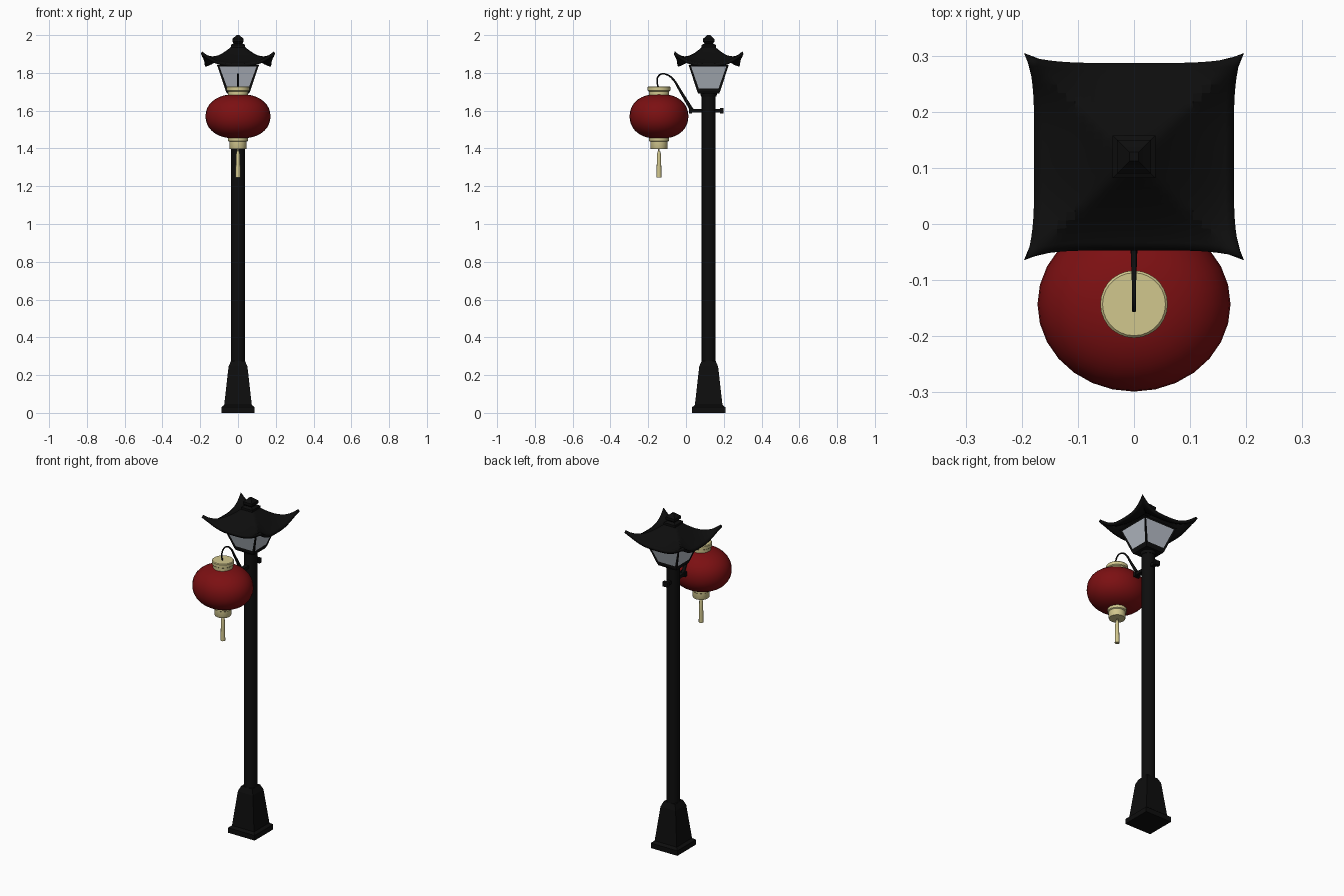
import bpy, bmesh, math
from mathutils import Vector

if "Cube" in bpy.data.objects:
    bpy.data.objects.remove(bpy.data.objects["Cube"], do_unlink=True)

POST_Y = 0.12       # axis of the post
LAMP_Y = -0.143     # axis of the hanging lantern


def material(name, rgb):
    m = bpy.data.materials.new(name)
    m.use_nodes = True
    m.diffuse_color = (*rgb, 1)
    m.node_tree.nodes["Principled BSDF"].inputs["Base Color"].default_value = (*rgb, 1)
    return m


BLACK = material("black iron", (0.004, 0.004, 0.004))
RED = material("red paper", (0.2, 0.005, 0.006))
CREAM = material("cream trim", (0.64, 0.57, 0.27))
GLASS = material("frosted glass", (0.48, 0.52, 0.58))


def finish(bm, name, mats, smooth=None):
    """Turn a bmesh into a named object, optionally smooth by angle."""
    bmesh.ops.recalc_face_normals(bm, faces=bm.faces)
    mesh = bpy.data.meshes.new(name)
    bm.to_mesh(mesh)
    bm.free()
    for m in mats:
        mesh.materials.append(m)
    ob = bpy.data.objects.new(name, mesh)
    bpy.context.collection.objects.link(ob)
    if smooth:
        bpy.ops.object.select_all(action="DESELECT")
        ob.select_set(True)
        bpy.context.view_layer.objects.active = ob
        bpy.ops.object.shade_smooth_by_angle(angle=math.radians(smooth))
    return ob


def loft_mesh(profile, sides, y, sx=1.0, sy=1.0):
    """Stack rings of (half width, z); four sides give square sections."""
    bm = bmesh.new()
    grow, turn = (math.sqrt(2), math.pi / 4) if sides == 4 else (1, 0)
    rings = []
    for r, z in profile:
        angles = [turn + math.tau * i / sides for i in range(sides)]
        rings.append([bm.verts.new((r * grow * sx * math.cos(a),
                                    y + r * grow * sy * math.sin(a), z)) for a in angles])
    for low, high in zip(rings, rings[1:]):
        for i in range(sides):
            j = (i + 1) % sides
            bm.faces.new((low[i], low[j], high[j], high[i]))
    bm.faces.new(rings[0][::-1])
    bm.faces.new(rings[-1])
    return bm


def loft(name, mat, profile, sides, y, sx=1.0, sy=1.0, smooth=None):
    return finish(loft_mesh(profile, sides, y, sx, sy), name, [mat], smooth)


# Pedestal and post
loft("pedestal", BLACK, [(0.088, 0), (0.088, 0.03), (0.073, 0.042), (0.05, 0.245),
                         (0.037, 0.275)], 4, POST_Y)
loft("post", BLACK, [(0.037, 0.25), (0.037, 1.7)], 16, POST_Y, smooth=40)
loft("post_collar", BLACK, [(0.04, 1.675), (0.044, 1.685), (0.044, 1.7)], 16, POST_Y, smooth=40)

# Lamp housing with a glass pane inset into each sloping side
bm = loft_mesh([(0.056, 1.692), (0.062, 1.705), (0.106, 1.842)], 4, POST_Y, 1.05)
bm.normal_update()
panes = [f for f in bm.faces if abs(f.normal.z) < 0.8 and f.calc_area() > 0.01]
bmesh.ops.inset_individual(bm, faces=panes, thickness=0.016, depth=-0.003)
for f in panes:
    f.material_index = 1
finish(bm, "lamp_housing", [BLACK, GLASS])

# Swept roof: concave slopes with lifted, flared corners
N = 24
bm = bmesh.new()
grid = []
for i in range(N + 1):
    row = []
    for j in range(N + 1):
        u, v = 2 * i / N - 1, 2 * j / N - 1
        r = max(abs(u), abs(v))
        t = min(abs(u), abs(v)) / r if r else 0
        z = 1.848 + 0.122 * (1 - r) ** 1.35 + 0.066 * (r * t) ** 3 * r
        flare = 1 + 0.07 * t ** 5 * r ** 3
        row.append(bm.verts.new((0.178 * u * flare, POST_Y + 0.167 * v * flare, z)))
    grid.append(row)
for i in range(N):
    for j in range(N):
        bm.faces.new((grid[i][j], grid[i + 1][j], grid[i + 1][j + 1], grid[i][j + 1]))
roof = finish(bm, "roof", [BLACK], 30)
if roof.data.polygons[0].normal.z < 0:
    roof.data.flip_normals()
thick = roof.modifiers.new("thickness", "SOLIDIFY")
thick.thickness = 0.016
thick.offset = -1

# Square finial
loft("finial", BLACK, [(0.038, 1.935), (0.038, 1.948), (0.022, 1.956), (0.03, 1.965),
                       (0.03, 1.98), (0.016, 1.992), (0.008, 2.0)], 4, POST_Y)


# Bracket bar through the post, with end knobs
def box(name, mat, centre, size):
    bm = bmesh.new()
    bmesh.ops.create_cube(bm, size=1)
    bmesh.ops.scale(bm, vec=size, verts=bm.verts)
    bmesh.ops.translate(bm, vec=centre, verts=bm.verts)
    return finish(bm, name, [mat])


box("bracket_bar", BLACK, (0, 0.105, 1.6), (0.024, 0.17, 0.018))
for label, y in (("front", 0.024), ("back", 0.19)):
    box(label + "_bracket_knob", BLACK, (0, y, 1.6), (0.034, 0.018, 0.028))

# Tapering hook that carries the lantern
path = [(0.03, 1.605), (0.0, 1.655), (-0.03, 1.705), (-0.07, 1.768), (-0.1, 1.79),
        (-0.13, 1.794), (-0.149, 1.778), (-0.153, 1.75), (-0.143, 1.715)]
curve = bpy.data.curves.new("hook", "CURVE")
curve.dimensions = "3D"
curve.bevel_depth = 0.01
curve.bevel_resolution = 2
curve.use_fill_caps = True
spline = curve.splines.new("BEZIER")
spline.bezier_points.add(len(path) - 1)
for k, (p, (y, z)) in enumerate(zip(spline.bezier_points, path)):
    p.co = (0, y, z)
    p.handle_left_type = p.handle_right_type = "AUTO"
    p.radius = max(0.4, 1 - 0.16 * k)
spline.resolution_u = 5
curve.materials.append(BLACK)
bpy.context.collection.objects.link(bpy.data.objects.new("hook", curve))

# Lantern body: a flattened, slightly squared globe
body = []
for k in range(17):
    a = math.radians(-78 + 156 * k / 16)
    body.append((0.172 * math.cos(a) ** 0.82,
                 1.57 + 0.118 * math.copysign(abs(math.sin(a)) ** 0.95, a)))
loft("lantern_body", RED, body, 28, LAMP_Y, 1, 0.905, smooth=50)

# Lantern trims and tassel
loft("lantern_top_cap", CREAM, [(0.054, 1.675), (0.054, 1.702), (0.06, 1.706),
                                (0.06, 1.724), (0.056, 1.728)], 28, LAMP_Y, smooth=35)
loft("lantern_bottom_cap", CREAM, [(0.044, 1.398), (0.046, 1.402), (0.046, 1.436),
                                   (0.052, 1.44), (0.052, 1.465)], 28, LAMP_Y, smooth=35)
loft("tassel_cord", CREAM, [(0.004, 1.37), (0.004, 1.41)], 8, LAMP_Y, smooth=40)
loft("tassel", CREAM, [(0.013, 1.245), (0.012, 1.31), (0.01, 1.37), (0.006, 1.387)],
     12, LAMP_Y, smooth=40)
